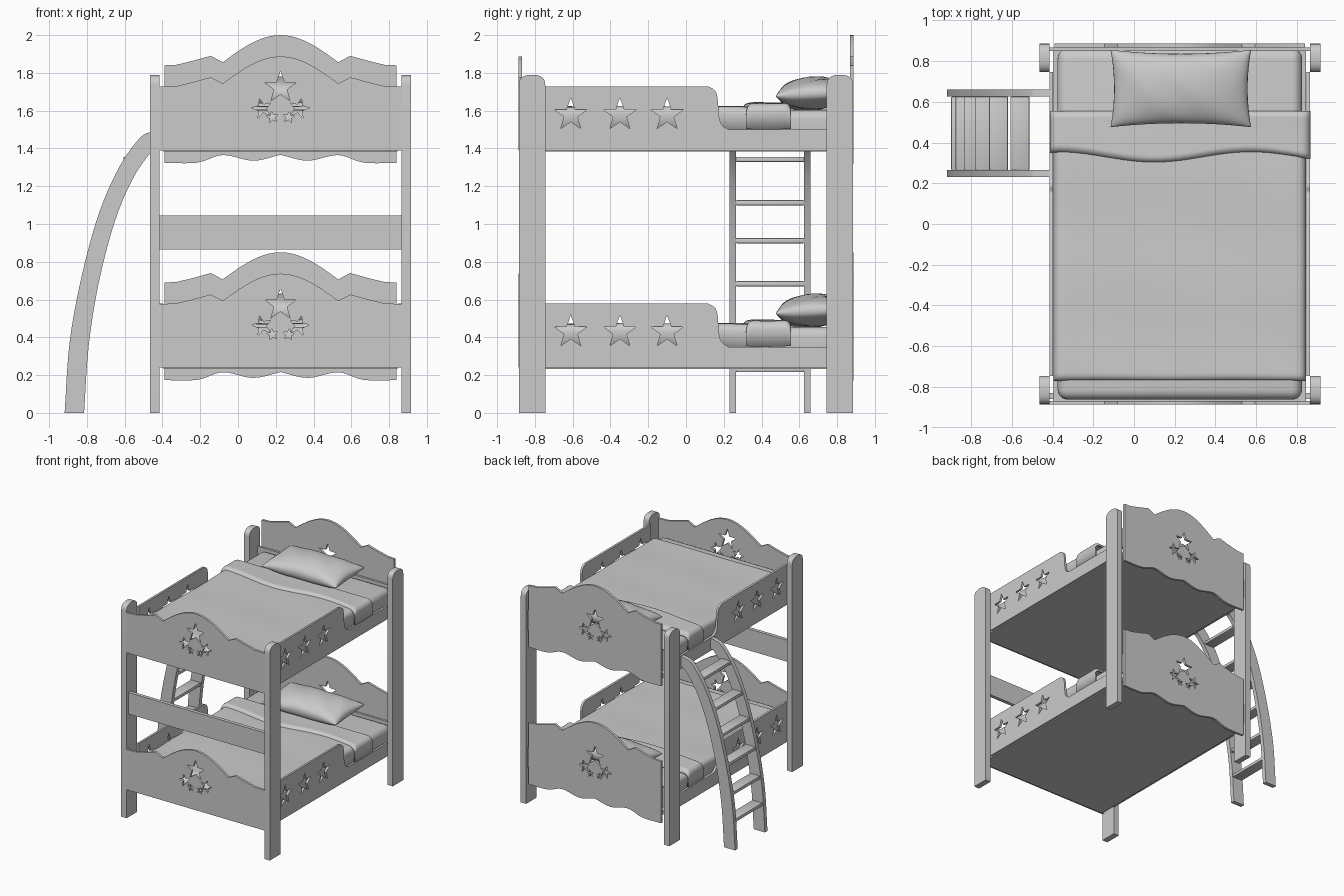
import bpy, bmesh, math
from mathutils import Matrix, Vector

if "Cube" in bpy.data.objects:
    bpy.data.objects.remove(bpy.data.objects["Cube"])

CX = 0.225                    # centre line of the bed
XL, XR = -0.415, 0.865        # inner faces of the posts


def finish(name, bm, angle=35):
    bmesh.ops.recalc_face_normals(bm, faces=bm.faces)
    me = bpy.data.meshes.new(name)
    bm.to_mesh(me)
    bm.free()
    me.shade_smooth()
    me.set_sharp_from_angle(angle=math.radians(angle))
    ob = bpy.data.objects.new(name, me)
    bpy.context.collection.objects.link(ob)
    return ob


def plate(name, loops, plane, lo, hi):
    """Flat board from an outline and hole loops, drawn in xz or yz."""
    cu = bpy.data.curves.new(name + "_outline", 'CURVE')
    cu.dimensions, cu.fill_mode, cu.extrude = '2D', 'BOTH', (hi - lo) / 2
    for pts in loops:
        sp = cu.splines.new('POLY')
        sp.points.add(len(pts) - 1)
        for p, (a, b) in zip(sp.points, pts):
            p.co = (a, b, 0, 1)
        sp.use_cyclic_u = True
    tmp = bpy.data.objects.new(name + "_outline", cu)
    bpy.context.collection.objects.link(tmp)
    bpy.context.view_layer.update()
    me = bpy.data.meshes.new_from_object(tmp.evaluated_get(bpy.context.evaluated_depsgraph_get()))
    bm = bmesh.new()
    bm.from_mesh(me)
    bpy.data.objects.remove(tmp)
    bpy.data.curves.remove(cu)
    bpy.data.meshes.remove(me)
    bmesh.ops.remove_doubles(bm, verts=bm.verts, dist=1e-5)
    mid = (lo + hi) / 2
    for v in bm.verts:
        a, b, c = v.co
        v.co = (a, mid - c, b) if plane == 'xz' else (mid + c, a, b)
    return finish(name, bm)


def box(name, x, y, z, bevel=0.0, seg=1, angle=35):
    bm = bmesh.new()
    size = (x[1] - x[0], y[1] - y[0], z[1] - z[0])
    mid = Vector((sum(x) / 2, sum(y) / 2, sum(z) / 2))
    bmesh.ops.create_cube(bm, size=1, matrix=Matrix.Translation(mid) @ Matrix.Diagonal((*size, 1)))
    if bevel:
        bmesh.ops.bevel(bm, geom=bm.edges[:], offset=bevel, segments=seg, profile=0.5, affect='EDGES')
    return finish(name, bm, angle)


def star(cx, cz, r, turn=0.0):
    return [(cx + rr * math.sin(a), cz + rr * math.cos(a)) for rr, a in
            ((r if i % 2 == 0 else r * 0.4, turn + i * math.pi / 5) for i in range(10))]


def smooth_path(pts, n=5):
    """Catmull-Rom samples through a few points."""
    p = [Vector(q) for q in pts]
    p = [2 * p[0] - p[1]] + p + [2 * p[-1] - p[-2]]
    out = []
    for a, b, c, d in zip(p, p[1:], p[2:], p[3:]):
        for i in range(n):
            t = i / n
            out.append(tuple(0.5 * (2 * b + (c - a) * t + (2 * a - 5 * b + 4 * c - d) * t * t
                                    + (3 * b - a - 3 * c + d) * t ** 3)))
    return out + [tuple(p[-2])]


def grid(name, rows, angle=60, close=False):
    bm = bmesh.new()
    vs = [[bm.verts.new(p) for p in r] for r in rows]
    for a, b in zip(vs, vs[1:]):
        for i in range(len(a) - 1):
            bm.faces.new((a[i], a[i + 1], b[i + 1], b[i]))
    if close:
        bmesh.ops.remove_doubles(bm, verts=bm.verts, dist=1e-4)
    return finish(name, bm, angle)


def cloth(name, x0, x1, front, back, top, drop, r, roll, wave, dz):
    """Draped sheet: hangs at both sides, rolls down at front and back."""
    arc = [(r - r * math.cos(i * math.pi / 12), r - r * math.sin(i * math.pi / 12)) for i in range(7)]
    left = [(x0, drop)] + [(x0 + a, b) for a, b in arc]
    right = [(x1 - (x - x0), d) for x, d in reversed(left)]
    sec = left + [(x0 + r + (x1 - x0 - 2 * r) * i / 30, 0) for i in range(1, 30)] + right
    rows = []
    for j in range(41):
        v = 0.5 - 0.5 * math.cos(math.pi * j / 40)
        row = []
        for x, d in sec:
            y0 = front(x)
            y = y0 + (back - y0) * v
            e = max(0.0, 1 - min(y - y0, back - y) / roll)
            d2 = min(drop, d + roll * (1 - math.sqrt(max(0, 1 - e * e))))
            w = wave * math.sin(5 * x + 9 * y) * math.sin(3 * y - 4 * x) * (1 - e)
            row.append((x, y, top - d2 + w + dz))
        rows.append(row)
    ob = grid(name, rows)
    m = ob.modifiers.new("thickness", 'SOLIDIFY')
    m.thickness, m.offset = 0.012, -1
    return ob


def pillow(name, dz):
    n, rows = 24, []
    tilt = Matrix.Rotation(math.radians(4), 3, 'X')
    for s in (1, -1):
        rows = []
        for j in range(n + 1):
            v = -math.cos(math.pi * j / n)
            row = []
            for i in range(n + 1):
                u = -math.cos(math.pi * i / n)
                h = max(0, (1 - u * u) * (1 - v * v)) ** 0.42
                p = Vector((0.345 * u * (1 - 0.05 * (1 - v * v)), 0.19 * v * (1 - 0.1 * (1 - u * u)),
                            s * 0.088 * h + 0.004 * math.sin(9 * u + 4 * v) * h))
                row.append(tilt @ p + Vector((0.23, 0.665, 1.69 + dz)))
            rows.append(row)
        halves = rows if s == 1 else [r[:] for r in rows]
        if s == 1:
            upper = halves
    # mirror the lower half outward so both sheets meet on one seam
    bm = bmesh.new()
    for sheet in (upper, halves):
        vs = [[bm.verts.new(p) for p in r] for r in sheet]
        for a, b in zip(vs, vs[1:]):
            for i in range(n):
                bm.faces.new((a[i], a[i + 1], b[i + 1], b[i]))
    bmesh.ops.remove_doubles(bm, verts=bm.verts, dist=1e-4)
    return finish(name, bm, 80)


def crest(base, dz):
    """Top edge of an end board: two shoulders and a centre arch."""
    half = [(0.615, 0), (0.55, 0.003), (0.46, 0.025), (0.37, 0.05)]
    half += [(0.305 * t, 0.017 + 0.143 * math.cos(math.pi / 2 * t)) for t in (i / 10 for i in range(10, 0, -1))]
    pts = [(CX - a, base + b + dz) for a, b in half] + [(CX, base + 0.16 + dz)]
    return pts + [(CX + a, base + b + dz) for a, b in reversed(half)]


# Corner posts with rounded tops
for sy, label in ((-1, "front"), (1, "back")):
    yc = sy * 0.815
    prof = [(yc - 0.07, 0), (yc + 0.07, 0)]
    for i in range(17):
        c, s = math.cos(math.pi * i / 16), math.sin(math.pi * i / 16)
        prof.append((yc + 0.07 * math.copysign(abs(c) ** 0.8, c), 1.735 + 0.055 * s ** 0.8))
    plate(label + "_left_post", [prof], 'yz', XL - 0.05, XL)
    plate(label + "_right_post", [prof], 'yz', XR, XR + 0.05)

# Cross rail between the bunks
box("front_cross_rail", (XL, XR), (-0.86, -0.83), (0.865, 1.045))

for level, dz in (("upper", 0), ("lower", -1.15)):
    # Star cut-outs shared by both end boards
    stars = [star(CX, 1.722 + dz, 0.086)]
    for s in (-1, 1):
        stars += [star(CX + s * 0.098, 1.612 + dz, 0.055, s * 0.25), star(CX + s * 0.043, 1.565 + dz, 0.032, s * 0.15)]

    # Footboard with straight bottom
    foot = [(XL, 1.39 + dz), (XL, 1.727 + dz)] + crest(1.727, dz) + [(XR, 1.727 + dz), (XR, 1.39 + dz)]
    plate(level + "_footboard", [foot] + stars, 'xz', -0.887, -0.868)

    # Headboard with wavy bottom, and the rail that carries it
    wave = smooth_path([(0.615, 1.323), (0.44, 1.325), (0.305, 1.365), (0.145, 1.335), (0, 1.366)])
    wave = [(CX + a, b + dz) for a, b in wave] + [(CX - a, b + dz) for a, b in reversed(wave[:-1])]
    plate(level + "_headboard", [crest(1.84, dz) + wave] + stars, 'xz', 0.867, 0.887)
    box(level + "_head_rail", (XL, XR), (0.85, 0.867), (1.45 + dz, 1.62 + dz))

    # Side guard rails with stars and a lowered entry
    rail = [(-0.745, 1.39), (-0.745, 1.728)] + smooth_path(
        [(0.12, 1.728), (0.155, 1.705), (0.168, 1.66), (0.175, 1.57), (0.19, 1.525), (0.225, 1.50)], 4)
    rail = [(a, b + dz) for a, b in rail + [(0.745, 1.50), (0.745, 1.39)]]
    holes = [star(y, 1.578 + dz, 0.09) for y in (-0.61, -0.35, -0.10)]
    plate(level + "_left_rail", [rail] + holes, 'yz', XL, XL + 0.018)
    plate(level + "_right_rail", [rail] + holes, 'yz', XR - 0.018, XR)

    # Bed base, mattress and bedding
    box(level + "_bed_base", (-0.395, 0.845), (-0.868, 0.85), (1.383 + dz, 1.41 + dz))
    box(level + "_mattress", (-0.375, 0.825), (-0.862, 0.862), (1.41 + dz, 1.605 + dz), 0.05, 5, 60)
    cloth(level + "_blanket", -0.394, 0.844, lambda x: -0.77, 0.45, 1.622, 0.15, 0.04, 0.03, 0.004, dz)
    cloth(level + "_blanket_fold", -0.412, 0.866, lambda x: 0.325 + 0.025 * math.sin(6.5 * x - 2.2),
          0.555, 1.642, 0.138, 0.045, 0.035, 0.005, dz)
    pillow(level + "_pillow", dz)

# Curved ladder stringers
outer = smooth_path([(-0.918, 0), (-0.89, 0.386), (-0.82, 0.757), (-0.73, 1.074), (-0.624, 1.31),
                     (-0.52, 1.455), (-0.46, 1.487), (-0.415, 1.495)])
inner = smooth_path([(-0.815, 0), (-0.79, 0.36), (-0.735, 0.70), (-0.65, 1.02), (-0.555, 1.243),
                     (-0.46, 1.38), (-0.415, 1.41)])
for label, y in (("front", 0.23), ("back", 0.625)):
    s = plate(label + "_ladder_side", [outer + inner[::-1]], 'xz', 0, 0.035)
    s.location.y = y

# Ladder treads
for i, (x, z) in enumerate(((-0.85, 0.23), (-0.828, 0.45), (-0.788, 0.683), (-0.732, 0.912), (-0.665, 1.112), (-0.56, 1.342))):
    box(f"ladder_tread_{i + 1}", (x - 0.047, x + 0.047), (0.264, 0.626), (z - 0.014, z + 0.014), 0.006, 2)
